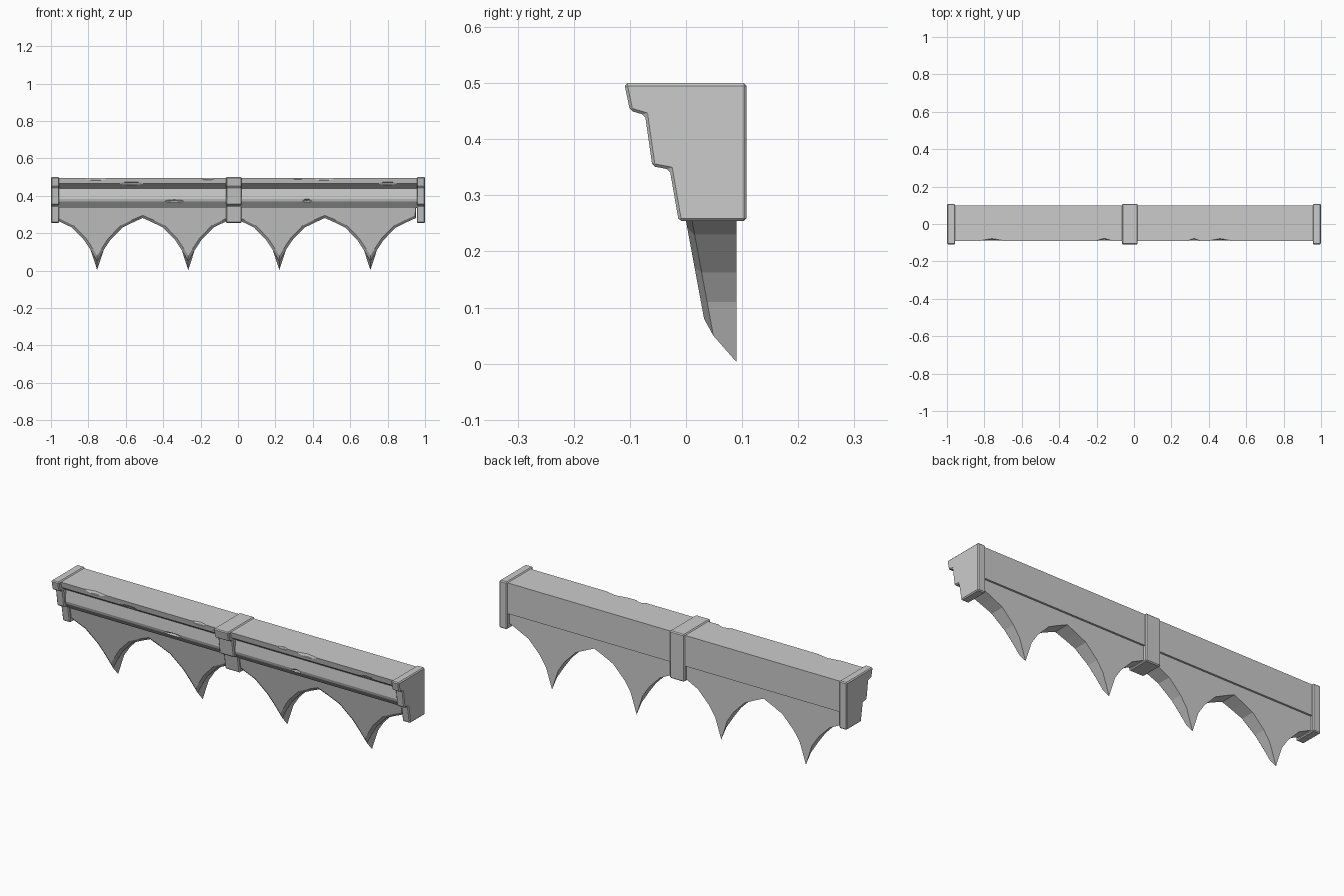
import bpy, bmesh
from mathutils import Vector

if "Cube" in bpy.data.objects:
    bpy.data.objects.remove(bpy.data.objects["Cube"])


def make_object(name, bm):
    bmesh.ops.recalc_face_normals(bm, faces=bm.faces)
    mesh = bpy.data.meshes.new(name)
    bm.to_mesh(mesh)
    bm.free()
    obj = bpy.data.objects.new(name, mesh)
    bpy.context.collection.objects.link(obj)
    return obj


def extrude_profile(name, profile, x0, x1, bevel=0):
    bm = bmesh.new()
    face = bm.faces.new([bm.verts.new((x0, y, z)) for y, z in profile])
    res = bmesh.ops.extrude_face_region(bm, geom=[face])
    moved = [g for g in res["geom"] if isinstance(g, bmesh.types.BMVert)]
    bmesh.ops.translate(bm, verts=moved, vec=(x1 - x0, 0, 0))
    obj = make_object(name, bm)
    if bevel:
        mod = obj.modifiers.new("worn_edges", 'BEVEL')
        mod.width = bevel
        mod.segments = 1
        mod.limit_method = 'ANGLE'
    return obj


# Moulded beam
beam_profile = [(0.10, 0.495), (-0.09, 0.495), (-0.084, 0.465), (-0.048, 0.44),
                (-0.054, 0.382), (-0.05, 0.368), (-0.022, 0.335), (0.10, 0.335)]
beam = extrude_profile("beam", beam_profile, -0.98, 0.98)

# Chips broken from the beam's front edges: x, y, z, half length, half height
chips = [(-0.76, -0.098, 0.500, 0.075, 0.024), (-0.16, -0.096, 0.500, 0.045, 0.02),
         (0.32, -0.096, 0.500, 0.035, 0.016), (0.46, -0.098, 0.500, 0.07, 0.024),
         (-0.57, -0.092, 0.460, 0.08, 0.016), (0.80, -0.092, 0.460, 0.06, 0.016),
         (-0.34, -0.060, 0.372, 0.06, 0.010), (0.37, -0.060, 0.372, 0.03, 0.012)]
bm = bmesh.new()
for x, y, z, hx, hz in chips:
    verts = bmesh.ops.create_uvsphere(bm, u_segments=6, v_segments=4, radius=1)["verts"]
    bmesh.ops.scale(bm, verts=verts, vec=(hx, 0.022, hz))
    bmesh.ops.translate(bm, verts=verts, vec=(x, y, z))
cutter = make_object("chip_cutter", bm)
cutter.hide_render = True
cutter.hide_set(True)
cut = beam.modifiers.new("chips", 'BOOLEAN')
cut.operation = 'DIFFERENCE'
cut.object = cutter

# Stepped brackets at the ends and the middle
bracket_profile = [(0.108, 0.5), (-0.11, 0.5), (-0.10, 0.451), (-0.073, 0.443),
                   (-0.06, 0.352), (-0.029, 0.346), (-0.013, 0.254), (0.108, 0.254)]
for name, x0, x1 in (("left_bracket", -1, -0.956), ("middle_bracket", -0.065, 0.02),
                     ("right_bracket", 0.956, 1)):
    extrude_profile(name, bracket_profile, x0, x1, 0.005)

# Scalloped valance: half a scallop, as distance from the spike and height
half = [(0.035, 0.11), (0.07, 0.163), (0.135, 0.23), (0.19, 0.257)]
pitch, first = 0.487, -0.753
outline = [(first - pitch / 2, 0.281)]
for i in range(4):
    cx = first + i * pitch
    outline += [(cx - d, z) for d, z in reversed(half)]
    outline.append((cx, 0.003))
    outline += [(cx + d, z) for d, z in half]
    outline.append((cx + pitch / 2, 0.281))


def front_y(z):
    return 0.047 - 0.185 * z


# Each column runs over the back, the lower edge, the bevel and the front
bm = bmesh.new()
columns = []
for i, (x, z) in enumerate(outline):
    a = Vector(outline[max(i - 1, 0)])
    b = Vector(outline[min(i + 1, len(outline) - 1)])
    t = (b - a).normalized()
    fx, fz = x - t.y * 0.014, z + t.x * 0.014
    mz = z
    if z < 0.01:
        mz, fx, fz = 0.05, x, 0.08
    pts = [(x, 0.09, 0.345), (x, 0.09, z), (x, front_y(mz) + 0.011, mz),
           (fx, front_y(fz), fz), (x, front_y(0.345), 0.345)]
    columns.append([bm.verts.new(p) for p in pts])
for c, d in zip(columns, columns[1:]):
    for k in range(5):
        n = (k + 1) % 5
        bm.faces.new((c[k], d[k], d[n], c[n]))
bm.faces.new(columns[0])
bm.faces.new(columns[-1])
make_object("scalloped_valance", bm)
